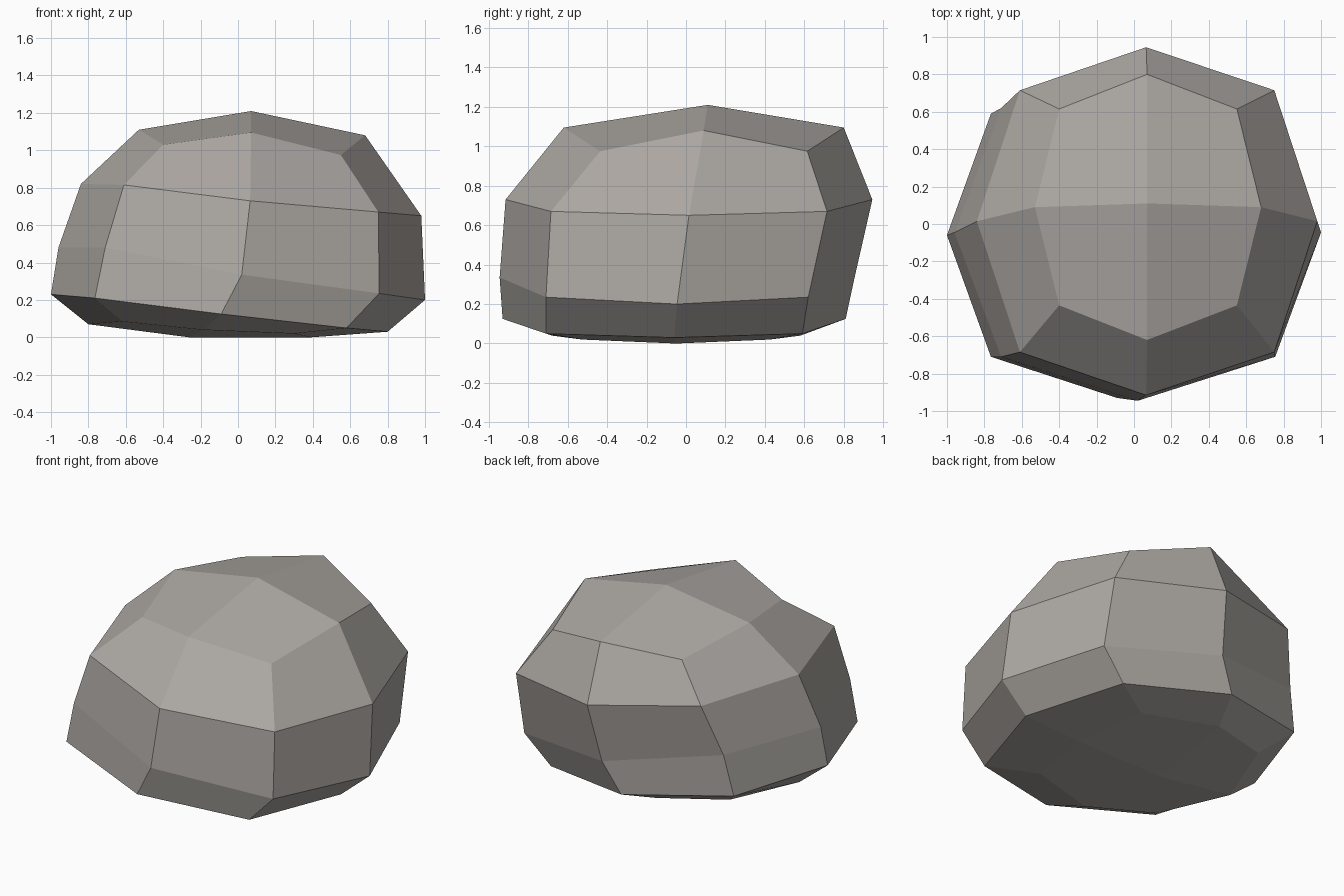
import bpy, bmesh

if "Cube" in bpy.data.objects:
    bpy.data.objects.remove(bpy.data.objects["Cube"])

# Each ring: x and z at five stations (left end, left corner, middle, right corner,
# right end), then y centre, half-depth at the corners and half-depth at the middle.
RINGS = [
    ((-.53, -.40, .07, .55, .68), (1.11, 1.03, 1.095, .975, 1.08), .09, .525, .71),
    ((-.84, -.61, .065, .75, .98), (.82, .815, .73, .67, .65), .015, .70, .93),
    ((-.96, -.71, .02, .755, 1.0), (.48, .48, .335, .235, .20), -.045, .665, .90),
    ((-1.0, -.765, -.09, .58, .80), (.23, .21, .125, .05, .03), -.06, .65, .87),
    ((-.80, -.62, -.185, .30, .39), (.07, .085, .04, .02, 0.0), -.05, .475, .63),
]
TOP = (.07, .11, 1.21)
BOTTOM = (-.26, -.06, 0.0)


def make_ring(bm, xs, zs, yc, corner, middle):
    """Eight points, anticlockwise from the left end, front side first."""
    depth = (0, corner, middle, corner, 0)
    loop = [(i, -1) for i in range(5)] + [(i, 1) for i in (3, 2, 1)]
    return [bm.verts.new((xs[i], yc + s * depth[i], zs[i])) for i, s in loop]


def cap(bm, ring, centre):
    """Close a ring with a two-by-two patch of quads."""
    c = bm.verts.new(centre)
    for i in (1, 3, 5, 7):
        bm.faces.new((ring[i - 1], ring[i], ring[(i + 1) % 8], c))


# Rock: stacked rings bridged with quads, capped above and below
bm = bmesh.new()
rings = [make_ring(bm, *r) for r in RINGS]
for a, b in zip(rings, rings[1:]):
    for i in range(8):
        j = (i + 1) % 8
        bm.faces.new((a[i], b[i], b[j], a[j]))
cap(bm, rings[0], TOP)
cap(bm, rings[-1], BOTTOM)
bmesh.ops.recalc_face_normals(bm, faces=bm.faces)

mesh = bpy.data.meshes.new("rock")
bm.to_mesh(mesh)
bm.free()
rock = bpy.data.objects.new("rock", mesh)
bpy.context.collection.objects.link(rock)

# Stone colour
stone = bpy.data.materials.new("warm grey stone")
stone.diffuse_color = (.42, .395, .37, 1)
stone.use_nodes = True
stone.node_tree.nodes["Principled BSDF"].inputs["Base Color"].default_value = stone.diffuse_color
mesh.materials.append(stone)
